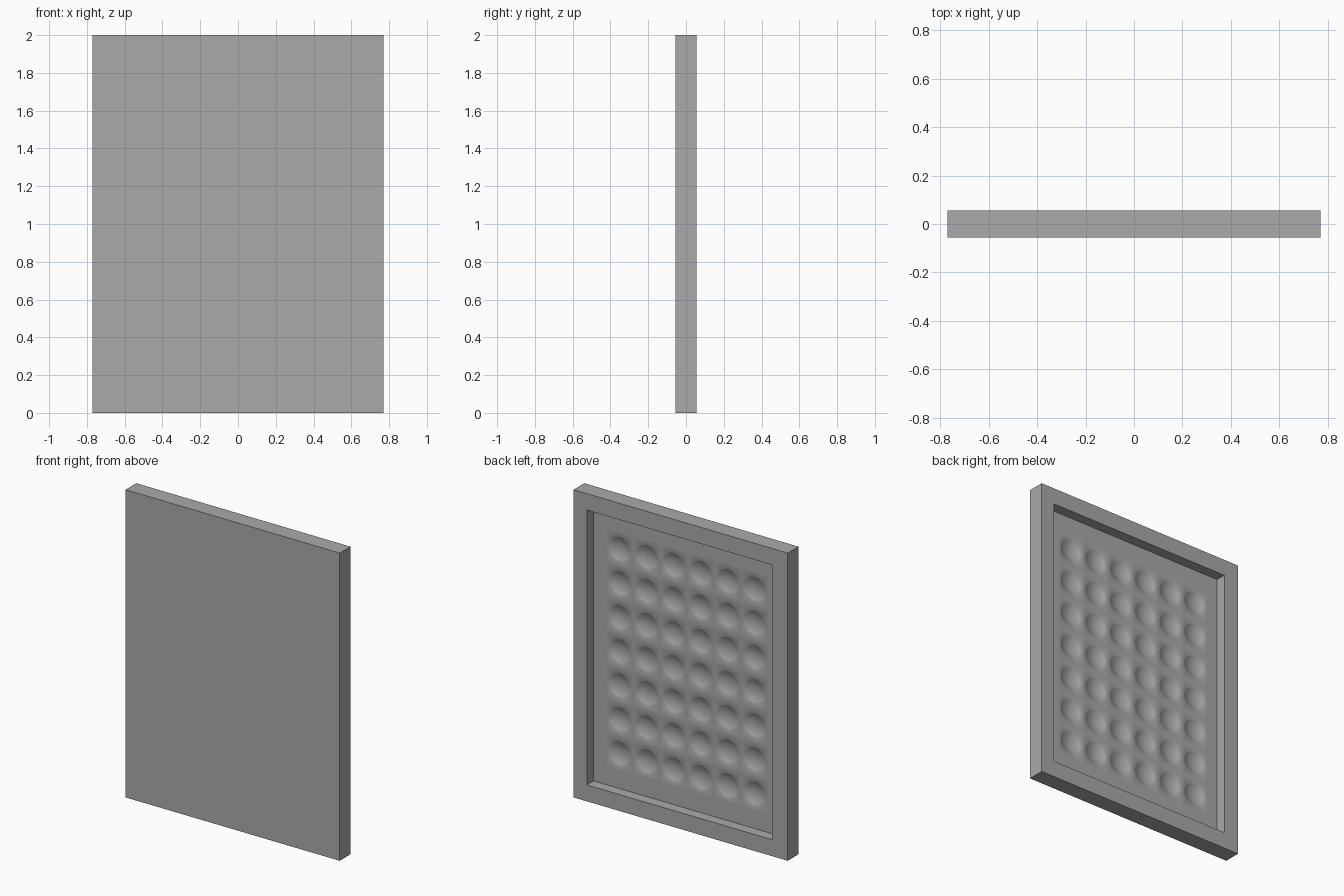
import bpy
import bmesh
from math import sin, cos, pi

cube = bpy.data.objects.get("Cube")
if cube:
    bpy.data.objects.remove(cube, do_unlink=True)

W, T, H = 0.77, 0.055, 2.0             # half width, half thickness, height
LEFT, RIGHT = 0.674, -0.662            # recess opening sides
LOW, HIGH = 0.107, 1.893               # recess opening bottom and top
FLOOR = -0.013                         # recess floor depth
COLS, ROWS, DX, DZ = 6, 7, 0.194, 0.2215
RADIUS, DEPTH, SIDES = 0.08, 0.02, 32

grey = bpy.data.materials.new("plain grey")
grey.use_nodes = True
colour = (0.4, 0.4, 0.4, 1)
grey.diffuse_color = colour
grey.node_tree.nodes["Principled BSDF"].inputs["Base Color"].default_value = colour


def finish(bm, name):
    bmesh.ops.remove_doubles(bm, verts=bm.verts, dist=0.0001)
    mesh = bpy.data.meshes.new(name)
    bm.to_mesh(mesh)
    bm.free()
    mesh.materials.append(grey)
    obj = bpy.data.objects.new(name, mesh)
    bpy.context.collection.objects.link(obj)
    bpy.ops.object.select_all(action='DESELECT')
    obj.select_set(True)
    bpy.context.view_layer.objects.active = obj
    bpy.ops.object.shade_smooth_by_angle(angle=pi / 5)


def rectangle(bm, x0, x1, z0, z1, y):
    return [bm.verts.new((x, y, z)) for x, z in ((x0, z0), (x0, z1), (x1, z1), (x1, z0))]


def bridge(bm, a, b):
    n = len(a)
    for i in range(n):
        j = (i + 1) % n
        bm.faces.new((a[i], a[j], b[j], b[i]))


# Tray: front sheet, outer sides, back rim and recess walls
bm = bmesh.new()
front = rectangle(bm, -W, W, 0, H, -T)
back = rectangle(bm, -W, W, 0, H, T)
rim = rectangle(bm, RIGHT, LEFT, LOW, HIGH, T)
base = rectangle(bm, RIGHT, LEFT, LOW, HIGH, FLOOR)
bm.faces.new(front[::-1])
for a, b in ((front, back), (back, rim), (rim, base)):
    bridge(bm, a, b)
bmesh.ops.recalc_face_normals(bm, faces=bm.faces)
if max(bm.faces, key=lambda f: -f.calc_center_median().y).normal.y > 0:
    bmesh.ops.reverse_faces(bm, faces=bm.faces)
finish(bm, "tray_frame")


# Recess floor: a grid of cells, each inner one holding a round dimple
def dimple(bm, cx, cz):
    angles = [2 * pi * i / SIDES for i in range(SIDES)]
    square = []
    for a in angles:
        k = max(abs(cos(a)), abs(sin(a)))
        square.append(bm.verts.new((cx + DX / 2 * cos(a) / k, FLOOR, cz + DZ / 2 * sin(a) / k)))
    outer = square
    for step in (1, 0.92, 0.8, 0.65, 0.45, 0.2):
        y = FLOOR - DEPTH * (1 - step ** 2)
        ring = [bm.verts.new((cx + RADIUS * step * cos(a), y, cz + RADIUS * step * sin(a)))
                for a in angles]
        bridge(bm, outer, ring)
        outer = ring
    bm.faces.new(outer)


bm = bmesh.new()
xs = [RIGHT] + [DX * (i - COLS / 2) for i in range(COLS + 1)] + [LEFT]
zs = [LOW] + [H / 2 + DZ * (j - ROWS / 2) for j in range(ROWS + 1)] + [HIGH]
for i in range(COLS + 2):
    for j in range(ROWS + 2):
        if 0 < i <= COLS and 0 < j <= ROWS:
            dimple(bm, (xs[i] + xs[i + 1]) / 2, (zs[j] + zs[j + 1]) / 2)
        else:
            bm.faces.new(rectangle(bm, xs[i], xs[i + 1], zs[j], zs[j + 1], FLOOR))
bmesh.ops.recalc_face_normals(bm, faces=bm.faces)
flipped = [f for f in bm.faces if f.normal.y < 0]
bmesh.ops.reverse_faces(bm, faces=flipped)
finish(bm, "dimpled_floor")
